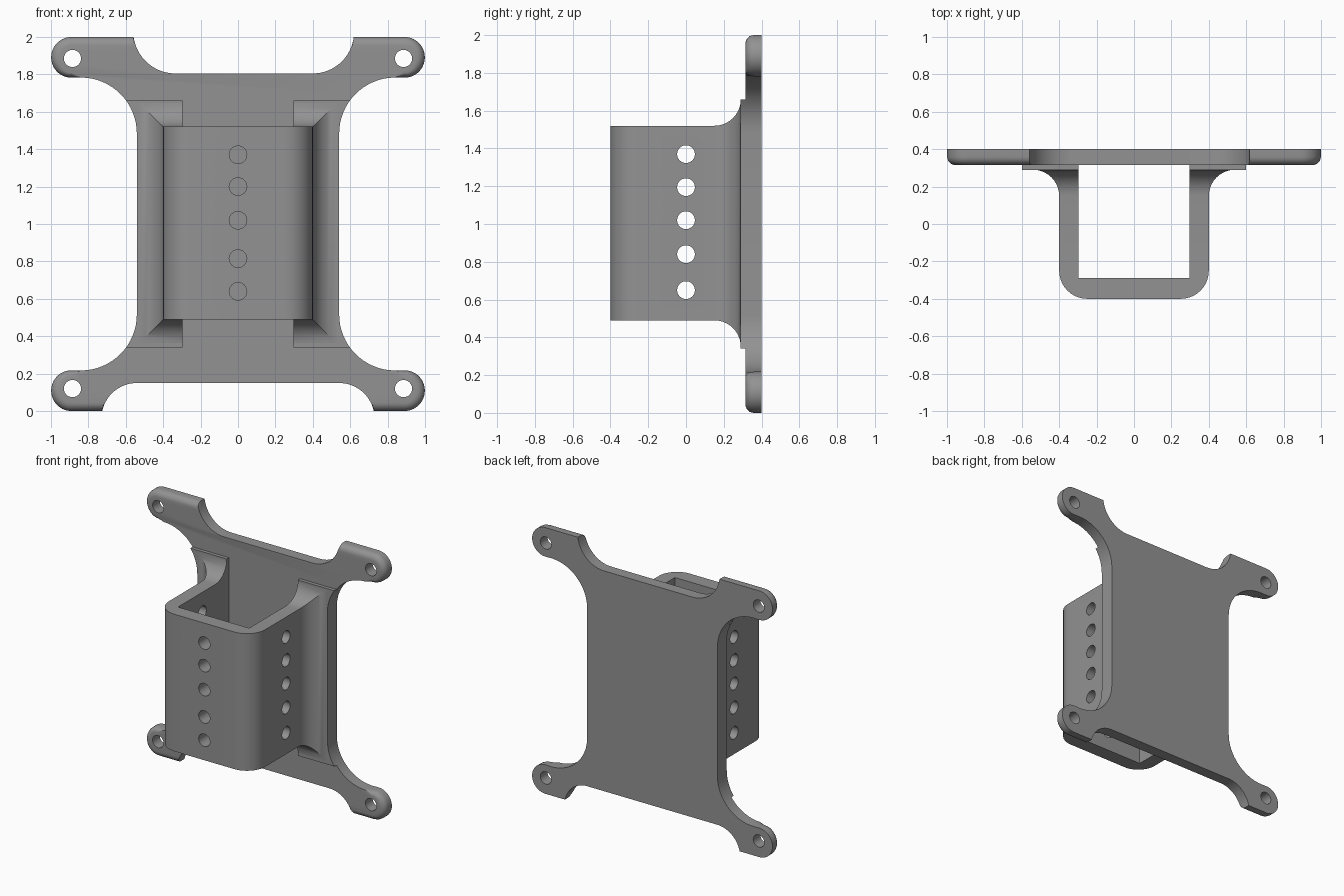
import bpy, bmesh, math
from mathutils import Matrix

if "Cube" in bpy.data.objects:
    bpy.data.objects.remove(bpy.data.objects["Cube"])

grey = bpy.data.materials.new("plain_grey")
grey.diffuse_color = (0.29, 0.29, 0.29, 1)
grey.use_nodes = True
grey.node_tree.nodes["Principled BSDF"].inputs["Base Color"].default_value = grey.diffuse_color


def loft(name, loops):
    """Solid through a series of equal-length point loops, capped at both ends."""
    bm = bmesh.new()
    rings = [[bm.verts.new(p) for p in loop] for loop in loops]
    n = len(rings[0])
    for a, b in zip(rings, rings[1:]):
        for i in range(n):
            j = (i + 1) % n
            bm.faces.new((a[i], a[j], b[j], b[i]))
    bm.faces.new(rings[0])
    bm.faces.new(rings[-1])
    bmesh.ops.remove_doubles(bm, verts=bm.verts, dist=1e-5)
    bmesh.ops.recalc_face_normals(bm, faces=bm.faces)
    mesh = bpy.data.meshes.new(name)
    bm.to_mesh(mesh)
    bm.free()
    mesh.materials.append(grey)
    ob = bpy.data.objects.new(name, mesh)
    bpy.context.collection.objects.link(ob)
    return ob


def cut(ob, cutter):
    """Subtract the cutter and delete it."""
    mod = ob.modifiers.new("cut", 'BOOLEAN')
    mod.operation = 'DIFFERENCE'
    mod.solver = 'EXACT'
    mod.object = cutter
    bpy.context.view_layer.objects.active = ob
    bpy.ops.object.modifier_apply(modifier=mod.name)
    bpy.data.objects.remove(cutter)


def drill(ob, centre, axis, radius, length):
    loops = []
    for e in (-length / 2, length / 2):
        ring = []
        for k in range(32):
            t = k * math.tau / 32
            u, v = radius * math.cos(t), radius * math.sin(t)
            off = (e, u, v) if axis == 'X' else (u, e, v)
            ring.append([c + o for c, o in zip(centre, off)])
        loops.append(ring)
    cut(ob, loft("drill_cutter", loops))


def smooth(ob):
    ob.data.shade_smooth()
    ob.data.set_sharp_from_angle(angle=math.radians(30))


def arc(cx, cz, r, a0, a1, n=16):
    for k in range(n + 1):
        t = math.radians(a0 + (a1 - a0) * k / n)
        yield cx + r * math.cos(t), cz + r * math.sin(t), math.cos(t), math.sin(t)


def half_outline(top_x, top_r):
    """Right half of the plate, bottom to top: x, z and inset direction."""
    pts = [(x, max(z, 0), 0, 0) for x, z, _, _ in arc(0.54, -0.04, 0.19, 90, 12, 14)]
    low = []
    for x, z, nx, nz in arc(0.89, 0.109, 0.109, -90, 90, 24):
        w = 1 if nz < 0.6 else 1 - (nz - 0.6)
        low.append((x, z, nx * w, nz * w))
    low += [(x, z, 0, 0) for x, z, _, _ in arc(0.84, 0.516, 0.299, 270, 180)]
    pts += low
    pts += [(x, 2 - z, nx, -nz) for x, z, nx, nz in reversed(low)]
    pts += [(x, min(z, 2), 0, 0)
            for x, z, _, _ in arc(top_x, 1.805 + top_r, top_r, -6, -90, 16)]
    return pts


right = half_outline(0.40, 0.22)
left = [(-x, z, -nx, nz) for x, z, nx, nz in reversed(half_outline(0.335, 0.225))]
outline = right + left


def plate_loop(y, d):
    return [(x - nx * d, y, min(max(z - nz * d, d), 2 - d)) for x, z, nx, nz in outline]


# Back plate with four mounting ears, rounded on the front of the ears
steps = [(0.40, 0)]
for k in range(7):
    t = math.radians(15 * k)
    steps.append((0.36 - 0.045 * math.sin(t), 0.045 * (1 - math.cos(t))))
plate = loft("back_plate", [plate_loop(y, d) for y, d in steps])
for x in (-0.885, 0.885):
    for z in (0.12, 1.885):
        drill(plate, (x, 0.36, z), 'Y', 0.046, 0.4)
smooth(plate)


# Square holder sleeve: rounded front corners and a flared, mitred foot
def rect(y, x, z0, z1):
    return [(-x, y, z0), (x, y, z0), (x, y, z1), (-x, y, z1)]


loops = []
for k in range(11):
    t = math.radians(9 * k)
    loops.append(rect(-0.25 - 0.15 * math.cos(t), 0.25 + 0.15 * math.sin(t), 0.49, 1.52))
for k in range(11):
    t = math.radians(9 * k)
    f = 0.14 * (1 - math.cos(t))
    loops.append(rect(0.15 + 0.14 * math.sin(t), 0.40 + f, 0.49 - f, 1.52 + f))
loops.append(rect(0.297, 0.53, 0.36, 1.65))
sleeve = loft("holder_sleeve", loops)
cut(sleeve, loft("cavity_cutter", [rect(-0.29, 0.296, -0.5, 2.5), rect(0.5, 0.296, -0.5, 2.5)]))

# Rows of pin holes through the front and through both sides
for z in (0.64, 0.815, 1.02, 1.20, 1.37):
    drill(sleeve, (0, -0.35, z), 'Y', 0.047, 0.3)
for z in (0.65, 0.84, 1.02, 1.195, 1.37):
    drill(sleeve, (0, 0, z), 'X', 0.047, 2)
smooth(sleeve)

# Thin raised pads between the flared foot and the plate
for side, name in ((1, "right_pad"), (-1, "left_pad")):
    edge = sorted({(round(z, 4), round(abs(x), 4)) for x, z, _, _ in outline
                   if 0.345 < z < 1.655 and 0 < x < 0.7})
    prof = [(0.296, 0.34), (0.598, 0.34)] + [(x, z) for z, x in edge]
    prof += [(0.598, 1.66), (0.296, 1.66)]
    pad = loft(name, [[(side * x, y, z) for x, z in prof] for y in (0.289, 0.32)])
    smooth(pad)
